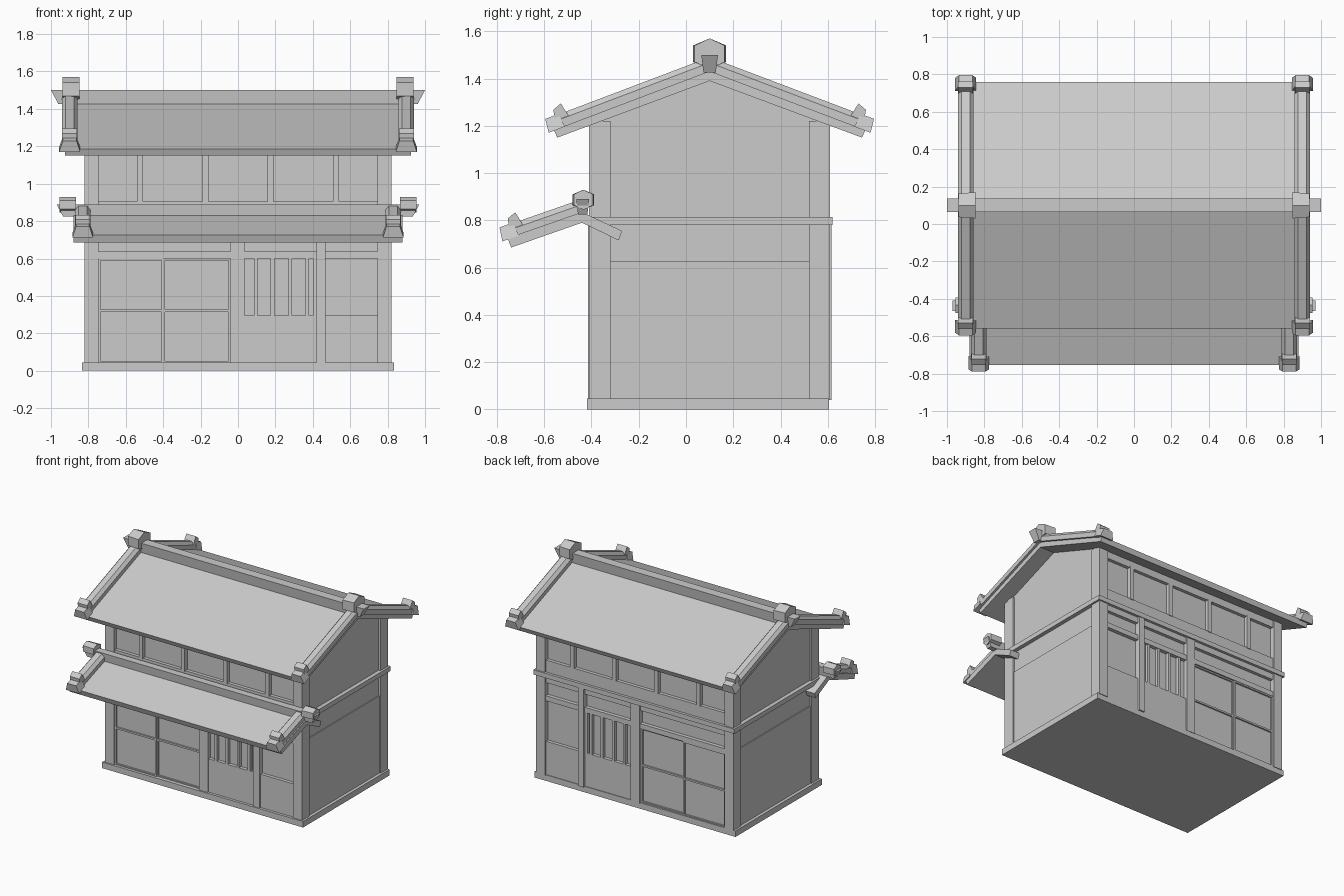
import bpy, bmesh
from mathutils import Vector

if "Cube" in bpy.data.objects:
    bpy.data.objects.remove(bpy.data.objects["Cube"], do_unlink=True)

GREY = (0.6, 0.6, 0.6, 1)
mat = bpy.data.materials.new("plain grey")
mat.use_nodes = True
mat.diffuse_color = GREY
mat.node_tree.nodes["Principled BSDF"].inputs["Base Color"].default_value = GREY

X, Y, Z = Vector((1, 0, 0)), Vector((0, 1, 0)), Vector((0, 0, 1))
MID = 0.10  # house centre line in y


def extrude(name, pts, origin, u, v, w, taper=(1, 1)):
    """Sweep a 2D profile in the u/v plane along w, scaling the far end by taper."""
    bm = bmesh.new()
    o = Vector(origin)
    a = [bm.verts.new(o + u * p + v * q) for p, q in pts]
    b = [bm.verts.new(o + w + u * p * taper[0] + v * q * taper[1]) for p, q in pts]
    bm.faces.new(a)
    bm.faces.new(b[::-1])
    for i in range(len(pts)):
        j = (i + 1) % len(pts)
        bm.faces.new((a[i], b[i], b[j], a[j]))
    bmesh.ops.recalc_face_normals(bm, faces=bm.faces)
    me = bpy.data.meshes.new(name)
    bm.to_mesh(me)
    bm.free()
    me.materials.append(mat)
    ob = bpy.data.objects.new(name, me)
    bpy.context.collection.objects.link(ob)
    return ob


def rect(a, b):
    return [(-a, -b), (a, -b), (a, b), (-a, b)]


def box(name, x0, x1, y0, y1, z0, z1):
    pts = [(x0, y0), (x1, y0), (x1, y1), (x0, y1)]
    return extrude(name, pts, (0, 0, z0), X, Y, Z * (z1 - z0))


def prism(name, pts, x0, x1):
    return extrude(name, pts, (x0, 0, 0), Y, Z, X * (x1 - x0))


# Body
box("base_sill", -0.835, 0.835, -0.42, 0.605, 0, 0.045)
prism("wall_core", [(-0.375, 0.04), (0.575, 0.04), (0.575, 1.225),
                    (MID, 1.4), (-0.375, 1.225)], -0.805, 0.805)
box("side_lower_panel", -0.812, 0.812, -0.33, 0.53, 0.04, 0.625)
box("floor_belt", -0.835, 0.835, -0.42, 0.62, 0.78, 0.815)


# Facade, built alike on front and back
def facade(side, label):
    def bar(name, x0, x1, z0, z1, depth):
        ys = sorted((MID + side * 0.46, MID + side * depth))
        box(f"{label}_{name}", x0, x1, *ys, z0, z1)

    for s in (-1, 1):
        xs = sorted((s * 0.745, s * 0.82))
        ys = sorted((MID + side * 0.42, MID + side * 0.51))
        box(f"{label}_corner_post", *xs, *ys, 0.04, 1.22)
    # upper storey windows
    bar("upper_sill", -0.75, 0.75, 0.81, 0.905, 0.5)
    bar("upper_head", -0.75, 0.75, 1.15, 1.225, 0.5)
    for x in (-0.525, -0.175, 0.175, 0.525):
        bar("upper_mullion", x - 0.016, x + 0.016, 0.9, 1.16, 0.505)
    # lower storey rails and posts
    bar("lower_head", -0.75, 0.75, 0.735, 0.785, 0.5)
    bar("transom_rail", -0.75, 0.75, 0.6, 0.638, 0.503)
    bar("middle_post", -0.04, 0.035, 0.04, 0.785, 0.508)
    bar("window_post", 0.42, 0.468, 0.04, 0.785, 0.515)
    bar("wall_below_windows", 0.03, 0.75, 0.04, 0.295, 0.5)
    bar("lattice_jamb", 0.4, 0.425, 0.29, 0.61, 0.5)
    for x in (0.095, 0.185, 0.28, 0.37):
        bar("lattice_bar", x - 0.01, x + 0.01, 0.29, 0.61, 0.5)
    # pair of sliding doors
    for x0, x1, d in ((-0.745, -0.397, 0.5), (-0.4, -0.04, 0.492)):
        bar("door_panel", x0, x1, 0.04, 0.6, d - 0.012)
        bar("door_stile", x0, x0 + 0.011, 0.04, 0.6, d)
        bar("door_stile", x1 - 0.011, x1, 0.04, 0.6, d)
        for z in (0.04, 0.314, 0.59):
            bar("door_rail", x0, x1, z, z + 0.013, d)


facade(-1, "front")
facade(1, "back")

# Roof slabs
prism("main_roof", [(-0.56, 1.185), (MID, 1.435), (0.76, 1.185),
                    (0.745, 1.15), (MID, 1.39), (-0.545, 1.15)], -0.925, 0.925)
prism("porch_roof", [(-0.755, 0.725), (-0.44, 0.835), (-0.27, 0.755),
                     (-0.285, 0.715), (-0.44, 0.79), (-0.74, 0.685)], -0.88, 0.88)

# Ridge beams with flared ends
extrude("main_ridge", rect(0.96, 0.026), (0, MID, 1.425), X, Y, Z * 0.075, (1.0417, 1.35))
extrude("porch_ridge", rect(0.935, 0.02), (0, -0.437, 0.825), X, Y, Z * 0.065, (1.0374, 1.35))


def ridge_cap(name, x, y, z, k):
    pts = [(-0.07, 0.03), (-0.07, 0.1), (0, 0.13), (0.07, 0.1), (0.07, 0.03), (0.0, 0.0)]
    for s in (-1, 1):
        extrude(name, [(p * k, q * k) for p, q in pts], (s * (x - 0.045), y, z),
                Y, Z, X * s * 0.09, (0.9, 1))


ridge_cap("main_ridge_cap", 0.893, MID, 1.44, 1)
ridge_cap("porch_ridge_cap", 0.91, -0.434, 0.845, 0.65)


# Sloping verge tiles and their eave ends
def verge(name, x, ridge, eave):
    top, low = Vector((0, *ridge)), Vector((0, *eave))
    down = (low - top).normalized()
    up = down.cross(X)
    if up.z < 0:
        up = -up
    tile = [(-0.042, -0.005), (-0.042, 0.03), (-0.022, 0.052),
            (0.022, 0.052), (0.042, 0.03), (0.042, -0.005)]
    wedge = [(-0.086, 0.0), (-0.067, 0.092), (-0.028, 0.078), (-0.012, 0.0)]
    for s in (-1, 1):
        side = X * s * x
        extrude(name + "_verge_tiles", tile, top + side, X, up, low - top)
        extrude(name + "_eave_wedge", wedge, low + side - X * 0.04, down, up, X * 0.08)
        extrude(name + "_eave_cap", rect(0.056, 0.037), low + side - down * 0.012 - up * 0.006,
                X, down, up * 0.06, (0.65, 0.8))


verge("main_front", 0.9, (MID, 1.435), (-0.56, 1.185))
verge("main_back", 0.9, (MID, 1.435), (0.76, 1.185))
verge("porch", 0.83, (-0.44, 0.835), (-0.755, 0.725))
